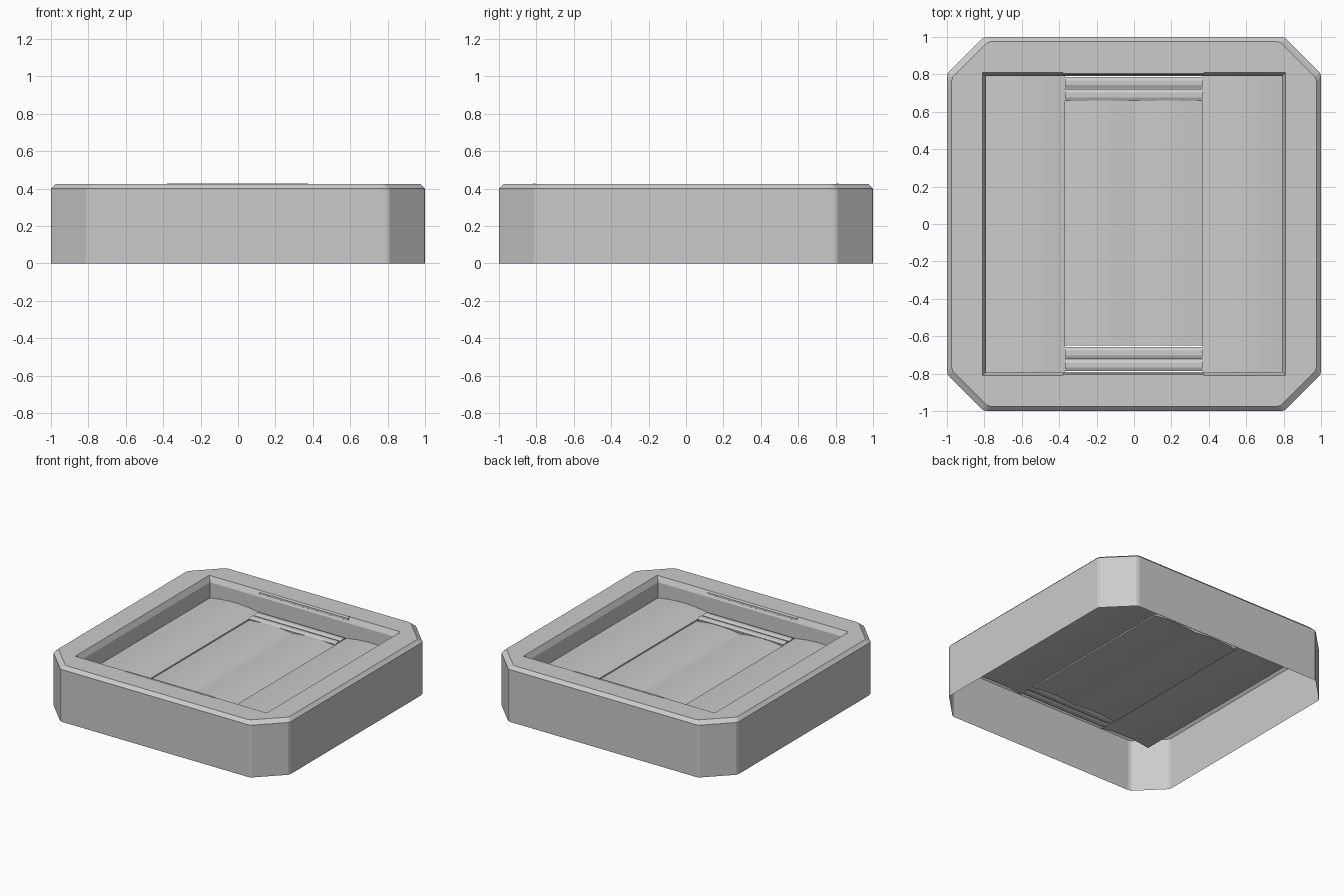
import bpy, bmesh, math

if "Cube" in bpy.data.objects:
    bpy.data.objects.remove(bpy.data.objects["Cube"])

def finish(name, bm, smooth=False):
    bmesh.ops.remove_doubles(bm, verts=bm.verts, dist=0.0005)
    bmesh.ops.recalc_face_normals(bm, faces=bm.faces)
    me = bpy.data.meshes.new(name)
    bm.to_mesh(me)
    bm.free()
    ob = bpy.data.objects.new(name, me)
    bpy.context.collection.objects.link(ob)
    if smooth:
        for p in me.polygons:
            p.use_smooth = True
        bpy.context.view_layer.objects.active = ob
        ob.select_set(True)
        bpy.ops.object.shade_smooth_by_angle(angle=math.radians(30))
        ob.select_set(False)
    return ob

def corner_loop(r, z):
    # square with cut corners, each cut end slightly softened
    c = r - 0.2
    q = [(r, c - 0.01), (r - 0.006, c + 0.01), (c + 0.01, r - 0.006), (c - 0.01, r)]
    pts = []
    for i in range(4):
        for x, y in q:
            for _ in range(i):
                x, y = -y, x
            pts.append((x, y, z))
    return pts

def square_loop(r, z):
    return [(sx * r, sy * r, z) for sx, sy in ((1, 1), (-1, 1), (-1, -1), (1, -1)) for _ in range(4)]

# Hollow frame: outer wall, top bevel, flat rim, inner bevel, inner lip
bm = bmesh.new()
loops = [corner_loop(1.0, 0), corner_loop(1.0, 0.4), corner_loop(0.975, 0.425),
         square_loop(0.81, 0.425), square_loop(0.79, 0.385), square_loop(0.79, 0.26)]
rows = [[bm.verts.new(p) for p in lp] for lp in loops]
for k, (a, b) in enumerate(zip(rows, rows[1:])):
    for i in range(16):
        j = (i + 1) % 16
        if k >= 3 and i % 4 != 3:
            continue
        if k == 2 and i % 4 != 3:
            bm.faces.new((a[i], a[j], b[i]))
        else:
            bm.faces.new((a[i], a[j], b[j], b[i]))
finish("frame", bm)

# Gently arched panel running front to back
def panel(name, x0, x1, y0, y1, z, rise, thick=0.02, n=10):
    bm = bmesh.new()
    prof = []
    for i in range(n + 1):
        t = i / n
        prof.append((x0 + (x1 - x0) * t, z + rise * math.sin(math.pi * t)))
    prof += [(x, h - thick) for x, h in reversed(prof)]
    vs = [bm.verts.new((x, y0, h)) for x, h in prof]
    face = bm.faces.new(vs)
    ext = bmesh.ops.extrude_face_region(bm, geom=[face])
    bmesh.ops.translate(bm, vec=(0, y1 - y0, 0),
                        verts=[v for v in ext["geom"] if isinstance(v, bmesh.types.BMVert)])
    return finish(name, bm, True)

panel("left_panel", -0.79, -0.37, -0.79, 0.79, 0.265, 0.02)
panel("right_panel", 0.365, 0.79, -0.79, 0.79, 0.265, 0.02)
for side, x0, x1 in (("left", -0.37, 0.0), ("right", 0.0, 0.365)):
    panel("middle_panel_" + side, x0, x1, -0.65, 0.66, 0.255, 0.015)

# Narrow slats at both ends of the middle panels, and grip strips on the rim
def rounded_bar(name, x0, x1, y, z, ry, rz, n=8):
    bm = bmesh.new()
    ends = [[bm.verts.new((x, y + ry * math.cos(2 * math.pi * i / n + math.pi / n),
                           z + rz * math.sin(2 * math.pi * i / n + math.pi / n)))
             for i in range(n)] for x in (x0, x1)]
    for i in range(n):
        j = (i + 1) % n
        bm.faces.new((ends[0][i], ends[0][j], ends[1][j], ends[1][i]))
    for e in ends:
        bm.faces.new(e)
    return finish(name, bm)

for label, s in (("back", 1), ("front", -1)):
    for k, y in enumerate((0.69, 0.755)):
        for side, x0, x1 in (("left", -0.37, 0.0), ("right", 0.0, 0.365)):
            rounded_bar(f"{label}_slat_{side}_{k}", x0, x1, s * y, 0.262, 0.034, 0.015)
    rounded_bar(label + "_rim_strip", -0.38, 0.375, s * 0.812, 0.408, 0.016, 0.02)
